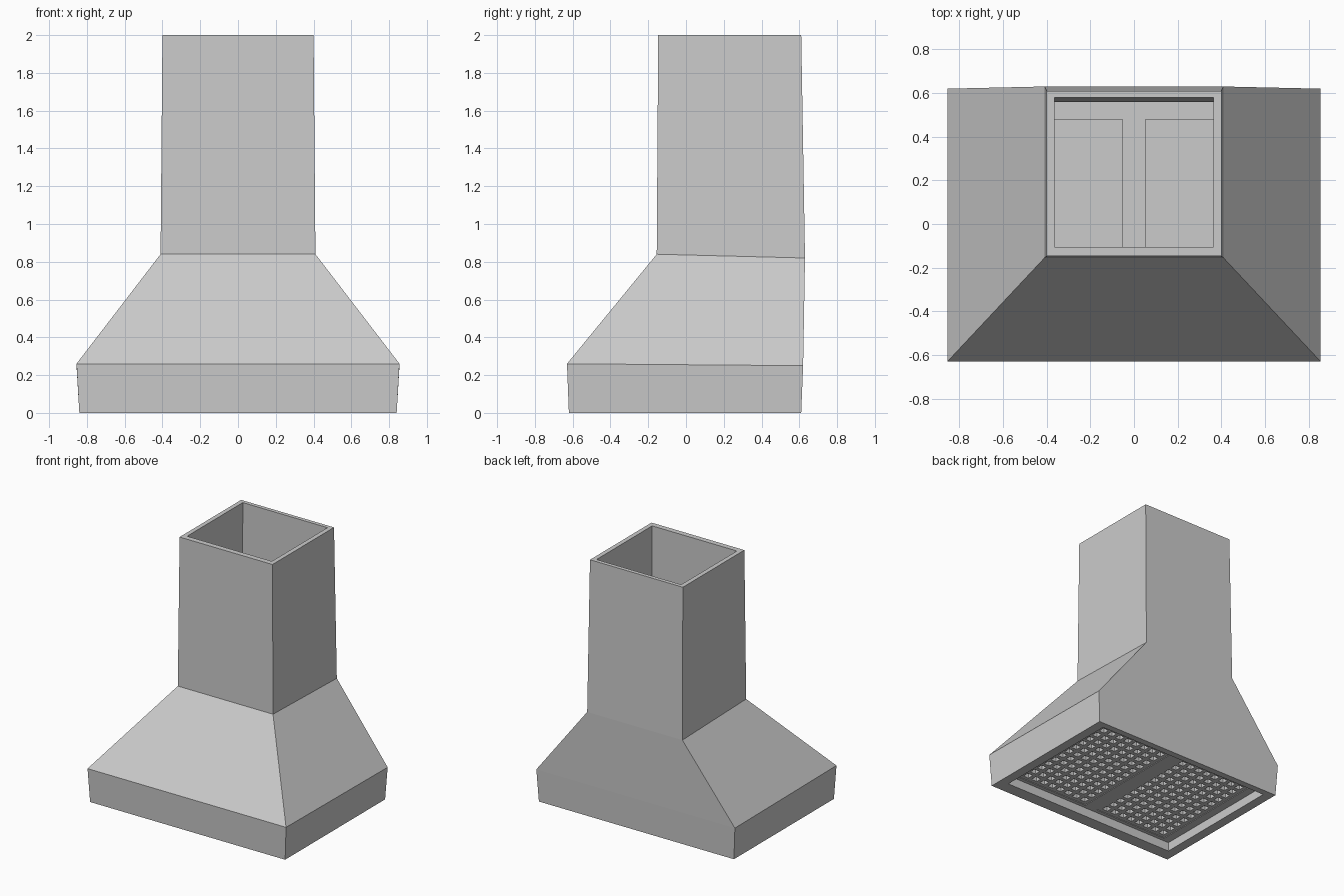
import bpy, bmesh

if "Cube" in bpy.data.objects:
    bpy.data.objects.remove(bpy.data.objects["Cube"])


def finish(name, bm):
    bmesh.ops.recalc_face_normals(bm, faces=bm.faces[:])
    mesh = bpy.data.meshes.new(name)
    bm.to_mesh(mesh)
    bm.free()
    obj = bpy.data.objects.new(name, mesh)
    bpy.context.collection.objects.link(obj)
    return obj


def plate(name, xs, ys, z0, z1, is_hole):
    """Flat plate on a grid of cuts, leaving out the hole cells."""
    bm = bmesh.new()
    grid = [[bm.verts.new((x, y, z0)) for y in ys] for x in xs]
    for i in range(len(xs) - 1):
        for j in range(len(ys) - 1):
            if not is_hole(i, j):
                bm.faces.new((grid[i][j], grid[i + 1][j],
                              grid[i + 1][j + 1], grid[i][j + 1]))
    bottom = bm.faces[:]
    ext = bmesh.ops.extrude_face_region(bm, geom=bottom, use_keep_orig=True)
    verts = [g for g in ext["geom"] if isinstance(g, bmesh.types.BMVert)]
    bmesh.ops.translate(bm, verts=verts, vec=(0, 0, z1 - z0))
    return finish(name, bm)


def bar_cuts(a, b, holes, bar):
    """Alternating bar / hole positions from a to b."""
    gap = (b - a - bar * (holes + 1)) / holes
    cuts = []
    for k in range(holes + 1):
        start = a + k * (bar + gap)
        cuts += [start, start + bar]
    return cuts


# Hollow shell: rings of (half width, front y, back y, front z, back z),
# up the outside and down the inside
rings = [
    (0.84, -0.62, 0.61, 0.0, 0.0),
    (0.855, -0.63, 0.62, 0.26, 0.25),
    (0.41, -0.155, 0.63, 0.84, 0.82),
    (0.40, -0.147, 0.61, 2.0, 2.0),
    (0.365, -0.105, 0.58, 2.0, 2.0),
    (0.37, -0.11, 0.585, 0.82, 0.80),
    (0.79, -0.56, 0.575, 0.26, 0.25),
    (0.765, -0.52, 0.56, 0.14, 0.14),
    (0.765, -0.52, 0.56, 0.0, 0.0),
]
bm = bmesh.new()
loops = [[bm.verts.new(c) for c in ((-w, f, zf), (w, f, zf), (w, b, zb), (-w, b, zb))]
         for w, f, b, zf, zb in rings]
for r, low in enumerate(loops):
    high = loops[(r + 1) % len(loops)]
    for k in range(4):
        n = (k + 1) % 4
        bm.faces.new((low[k], low[n], high[n], high[k]))
finish("hood_shell", bm)

# Recessed underside frame with two filter windows
X0, X1, Y0, Y1 = 0.053, 0.70, -0.49, 0.48
plate("filter_frame", [-0.77, -X1, -X0, X0, X1, 0.77], [-0.525, Y0, Y1, 0.565],
      0.07, 0.10, lambda i, j: i in (1, 3) and j == 1)

# Grease filters: lattice with a solid backing
for side, a, b in (("left", -X1, -X0), ("right", X0, X1)):
    plate(side + "_filter_grid", bar_cuts(a, b, 8, 0.03), bar_cuts(Y0, Y1, 12, 0.03),
          0.075, 0.11, lambda i, j: i % 2 == 1 and j % 2 == 1)
    plate(side + "_filter_backing", [a, b], [Y0, Y1], 0.11, 0.12, lambda i, j: False)
